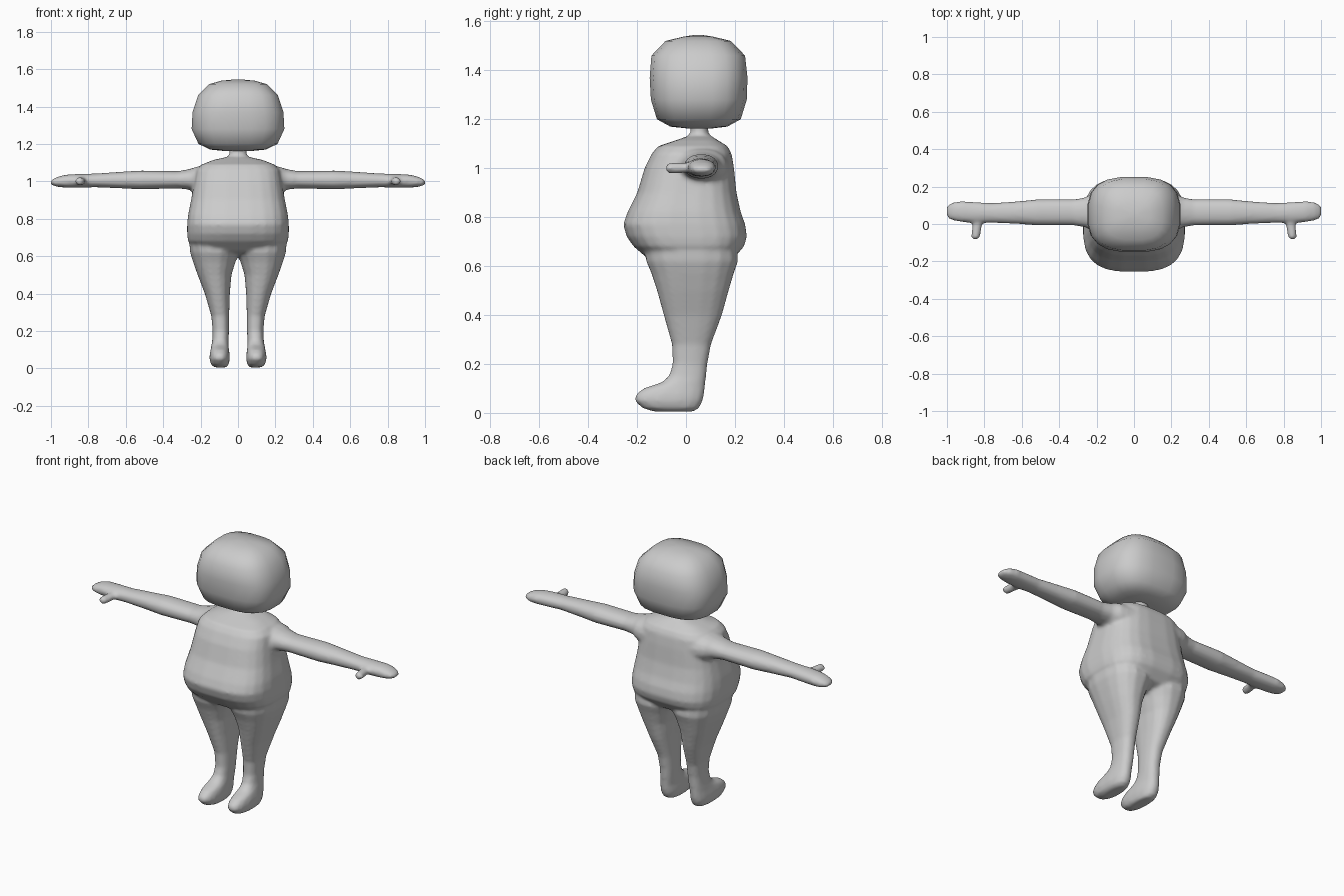
import bpy, bmesh, math

grey = bpy.data.materials.new("plain grey")
grey.diffuse_color = (0.6, 0.6, 0.6, 1)


def ring_points(a0, a1, b0, b1, n, power):
    """Rounded-square outline between two extents on each axis."""
    pts = []
    for i in range(n):
        t = 2 * math.pi * (i + 0.5) / n
        c, s = math.cos(t), math.sin(t)
        a = math.copysign(abs(c) ** (2 / power), c)
        b = math.copysign(abs(s) ** (2 / power), s)
        pts.append(((a0 + a1) / 2 + a * (a1 - a0) / 2,
                    (b0 + b1) / 2 + b * (b1 - b0) / 2))
    return pts


def loft(bm, sections, place, n=16, power=2.0):
    """Skin sections of (position, a0, a1, b0, b1); place maps them to x, y, z."""
    rings = [[bm.verts.new(place(p, a, b)) for a, b in ring_points(a0, a1, b0, b1, n, power)]
             for p, a0, a1, b0, b1 in sections]
    for lo, hi in zip(rings, rings[1:]):
        for i in range(n):
            j = (i + 1) % n
            bm.faces.new((lo[i], lo[j], hi[j], hi[i]))
    bm.faces.new(rings[0][::-1])
    bm.faces.new(rings[-1])


def finish(bm, name):
    bmesh.ops.recalc_face_normals(bm, faces=bm.faces)
    me = bpy.data.meshes.new(name)
    bm.to_mesh(me)
    bm.free()
    me.materials.append(grey)
    me.shade_smooth()
    ob = bpy.data.objects.new(name, me)
    bpy.context.collection.objects.link(ob)
    return ob


def upright(p, a, b):
    return (a, b, p)


# Torso: z, x range, y range
torso = [(0.60, -.12, .12, -.06, .12), (0.625, -.22, .22, -.15, .19),
         (0.68, -.268, .268, -.215, .238), (0.72, -.273, .273, -.243, .25),
         (0.77, -.273, .273, -.258, .243), (0.82, -.268, .268, -.24, .225),
         (0.90, -.252, .252, -.2, .207), (1.0, -.235, .235, -.17, .197),
         (1.06, -.225, .225, -.14, .187), (1.09, -.195, .195, -.115, .17),
         (1.115, -.13, .13, -.04, .13), (1.13, -.06, .06, .005, .105)]
# Neck
neck = [(1.09, -.075, .075, -.01, .12), (1.13, -.055, .055, .008, .1),
        (1.15, -.045, .045, .02, .09), (1.19, -.05, .05, .015, .095)]
# Leg and foot
leg = [(0.005, .06, .125, -.13, .03), (0.02, .05, .145, -.18, .055),
       (0.05, .043, .153, -.212, .07), (0.075, .044, .152, -.207, .075),
       (0.10, .048, .147, -.175, .078), (0.125, .05, .142, -.1, .08),
       (0.15, .05, .138, -.07, .083), (0.20, .048, .136, -.055, .088),
       (0.28, .047, .143, -.058, .103), (0.40, .043, .178, -.092, .148),
       (0.50, .034, .217, -.12, .176), (0.57, .012, .242, -.143, .197),
       (0.62, -.01, .258, -.165, .215), (0.68, 0, .262, -.17, .21)]
# Arm and hand: x, y range, z range
arm = [(0.15, -.05, .18, .91, 1.09), (0.225, -.035, .165, .94, 1.078),
       (0.26, -.018, .143, .955, 1.066), (0.32, -.008, .132, .962, 1.055),
       (0.52, -.008, .132, .957, 1.058), (0.62, 0, .122, .962, 1.052),
       (0.76, .006, .112, .968, 1.042), (0.85, .004, .118, .966, 1.04),
       (0.92, .01, .122, .966, 1.036), (0.965, .018, .118, .97, 1.025),
       (0.99, .028, .105, .978, 1.012), (1.002, .045, .09, .985, 1.002)]
# Thumb: y, x range, z range
thumb = [(-.082, .835, .86, .99, 1.01), (-.072, .822, .872, .979, 1.021),
         (-.045, .818, .87, .978, 1.022), (0, .81, .865, .98, 1.022),
         (.05, .79, .87, .98, 1.025)]

# Body: torso, neck and paired limbs fused into one soft skin
bm = bmesh.new()
loft(bm, torso, upright, 24, 3.0)
loft(bm, neck, upright)
for side in (1, -1):
    loft(bm, leg, lambda p, a, b: (side * a, b, p), 16, 2.4)
    loft(bm, arm, lambda p, a, b: (side * p, a, b), 16, 2.2)
    loft(bm, thumb, lambda p, a, b: (side * a, p, b), 12)
body = finish(bm, "body")
remesh = body.modifiers.new("fuse", 'REMESH')
remesh.mode = 'VOXEL'
remesh.voxel_size = 0.01
remesh.use_smooth_shade = True
soften = body.modifiers.new("soften", 'SMOOTH')
soften.factor = 0.5
soften.iterations = 6

# Head: rounded block
head = [(1.163, -.08, .08, 0, .11), (1.17, -.15, .15, -.065, .17),
        (1.20, -.213, .213, -.12, .225), (1.28, -.25, .25, -.145, .25),
        (1.37, -.245, .245, -.15, .253), (1.46, -.215, .215, -.143, .243),
        (1.52, -.155, .155, -.085, .185), (1.538, -.09, .09, -.01, .11),
        (1.544, -.03, .03, .03, .07)]
bm = bmesh.new()
loft(bm, head, upright, 20, 2.9)
finish(bm, "head")
